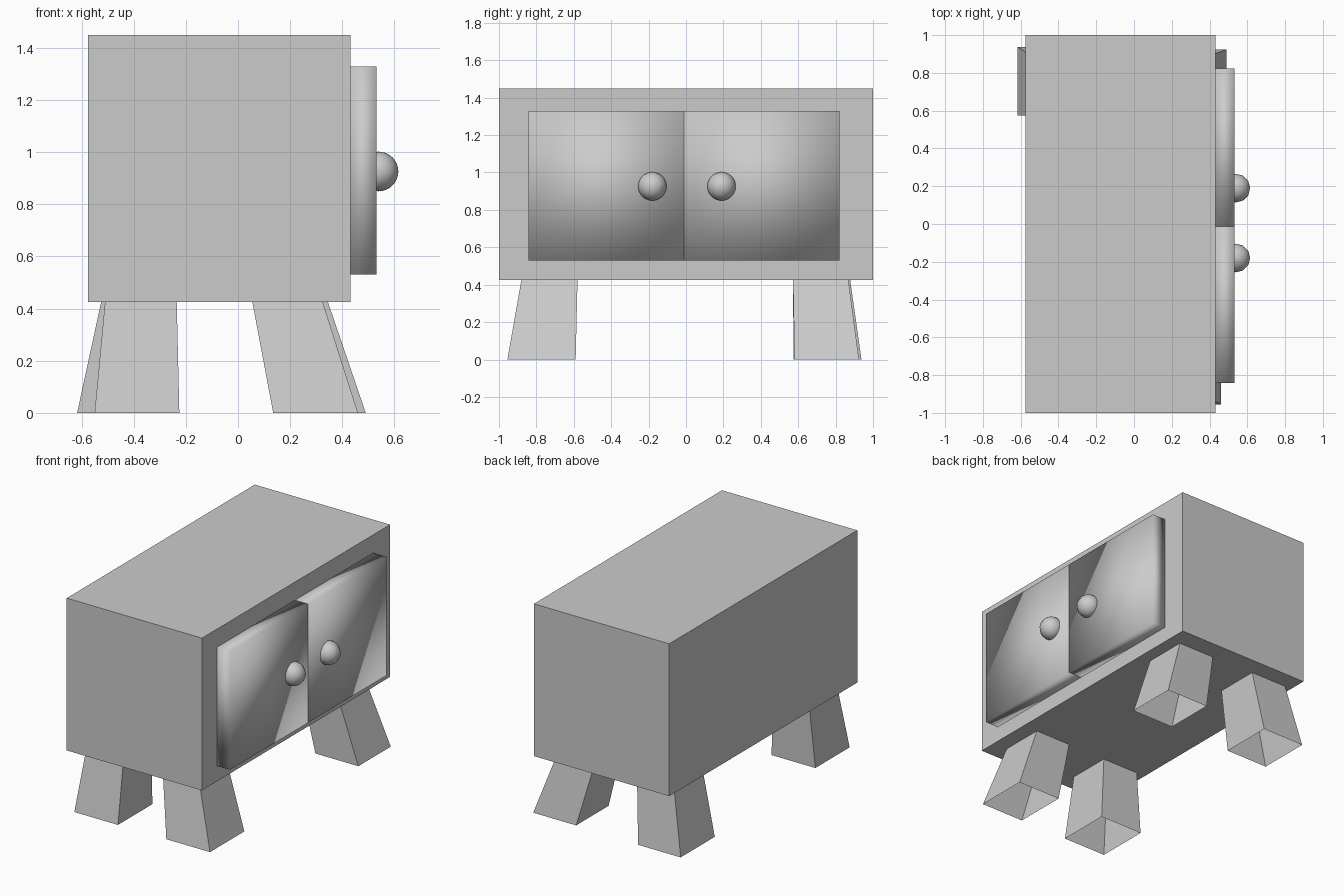
import bpy, bmesh

if "Cube" in bpy.data.objects:
    bpy.data.objects.remove(bpy.data.objects["Cube"])


def finish(bm, name, smooth=False):
    bmesh.ops.recalc_face_normals(bm, faces=bm.faces)
    mesh = bpy.data.meshes.new(name)
    bm.to_mesh(mesh)
    bm.free()
    for p in mesh.polygons:
        p.use_smooth = smooth
    obj = bpy.data.objects.new(name, mesh)
    bpy.context.collection.objects.link(obj)
    return obj


def box(name, x, y, z, smooth=False):
    bm = bmesh.new()
    bmesh.ops.create_cube(bm, size=1)
    for v in bm.verts:
        v.co = [r[0] if c < 0 else r[1] for r, c in zip((x, y, z), v.co)]
    return finish(bm, name, smooth)


def leg(name, foot, top):
    """Splayed four-sided leg, open underneath; rectangles are (x0, x1, y0, y1)."""
    bm = bmesh.new()
    rings = []
    for (x0, x1, y0, y1), z in ((foot, 0), (top, 0.425)):
        rings.append([bm.verts.new((x, y, z)) for x, y in
                      ((x0, y0), (x1, y0), (x1, y1), (x0, y1))])
    low, high = rings
    for i in range(4):
        j = (i + 1) % 4
        bm.faces.new((low[i], low[j], high[j], high[i]))
    bm.faces.new(high)
    return finish(bm, name)


# Cabinet body
box("cabinet_body", (-0.575, 0.432), (-1, 1), (0.425, 1.45))

# Pair of softly shaded doors with round knobs on the +x side
for side, y_range, knob_y in (("left", (-0.842, -0.012), -0.18),
                              ("right", (-0.012, 0.822), 0.19)):
    box(side + "_door", (0.432, 0.531), y_range, (0.53, 1.328), smooth=True)
    bm = bmesh.new()
    bmesh.ops.create_uvsphere(bm, u_segments=12, v_segments=16, radius=0.076)
    bmesh.ops.translate(bm, verts=bm.verts, vec=(0.539, knob_y, 0.926))
    finish(bm, side + "_knob", smooth=True)

# Four splayed legs, each leaning slightly differently
leg("front_left_leg", (-0.55, -0.225, -0.955, -0.59), (-0.51, -0.235, -0.88, -0.58))
leg("front_right_leg", (0.135, 0.46, -0.955, -0.59), (0.055, 0.325, -0.88, -0.58))
leg("back_left_leg", (-0.617, -0.3, 0.575, 0.938), (-0.525, -0.25, 0.572, 0.878))
leg("back_right_leg", (0.17, 0.49, 0.58, 0.925), (0.07, 0.345, 0.572, 0.868))
